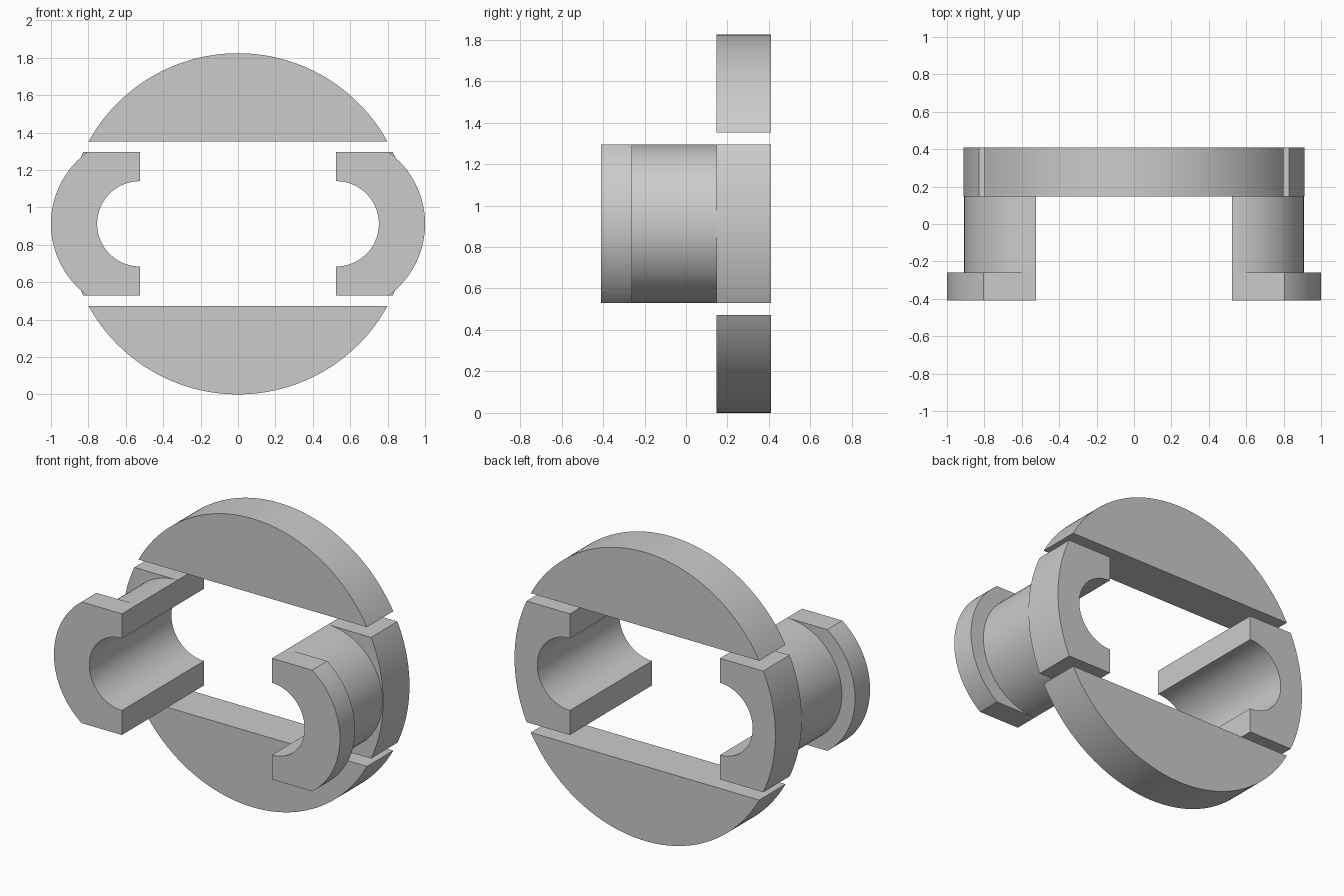
import bpy, bmesh
from math import asin, cos, pi, radians, sin, sqrt

cube = bpy.data.objects.get("Cube")
if cube:
    bpy.data.objects.remove(cube, do_unlink=True)

grey = bpy.data.materials.new("plain grey")
grey.use_nodes = True
grey.diffuse_color = (0.6, 0.6, 0.6, 1)
grey.node_tree.nodes["Principled BSDF"].inputs["Base Color"].default_value = (0.6, 0.6, 0.6, 1)

DISC_R = 0.912          # large disc radius, also its centre height
CUT = 0.44              # half height of the slot between the disc segments
CLIP_X = 0.525          # inner face of each clip, centre of its arcs
HALF = 0.383            # half height of each clip
BORE, LIP_R = 0.228, 0.475
FRONT, LIP_BACK, DISC_FRONT, BACK = -0.41, -0.26, 0.147, 0.41


def arc(cx, r, a0, a1, n=48):
    """Points on an arc in the x-z plane, centred at disc height."""
    angles = [a0 + (a1 - a0) * i / n for i in range(n + 1)]
    return [(cx + r * cos(a), DISC_R + r * sin(a)) for a in angles]


def extrude(name, outline, y0, y1):
    """Solid with the given x-z outline running from y0 to y1."""
    bm = bmesh.new()
    face = bm.faces.new([bm.verts.new((x, y0, z)) for x, z in outline])
    made = bmesh.ops.extrude_face_region(bm, geom=[face])["geom"]
    moved = [v for v in made if isinstance(v, bmesh.types.BMVert)]
    bmesh.ops.translate(bm, verts=moved, vec=(0, y1 - y0, 0))
    bmesh.ops.recalc_face_normals(bm, faces=bm.faces)
    mesh = bpy.data.meshes.new(name)
    bm.to_mesh(mesh)
    bm.free()
    mesh.materials.append(grey)
    obj = bpy.data.objects.new(name, mesh)
    bpy.context.collection.objects.link(obj)
    bpy.ops.object.select_all(action="DESELECT")
    obj.select_set(True)
    bpy.context.view_layer.objects.active = obj
    bpy.ops.object.shade_smooth_by_angle(angle=radians(30))


# Upper and lower disc segments
t = asin(CUT / DISC_R)
extrude("upper_segment", arc(0, DISC_R, t, pi - t, 80), DISC_FRONT, BACK)
extrude("lower_segment", arc(0, DISC_R, pi + t, 2 * pi - t, 80), DISC_FRONT, BACK)


def clip_outline(cx, r, side):
    """C shape: outer arc trimmed to the clip height, straight ends, round bore."""
    a = asin(min(1, HALF / r))
    pts = arc(cx, r, -a, a)
    if r > HALF:
        pts.append((CLIP_X, DISC_R + HALF))
    pts += arc(CLIP_X, BORE, pi / 2, -pi / 2)
    if r > HALF:
        pts.append((CLIP_X, DISC_R - HALF))
    return [(side * x, z) for x, z in pts]


# Side clips: front lip, half-round shank and disc-edge flange
for label, side in (("left", 1), ("right", -1)):
    extrude(label + "_lip", clip_outline(CLIP_X, LIP_R, side), FRONT, LIP_BACK)
    extrude(label + "_shank", clip_outline(CLIP_X, HALF, side), LIP_BACK, DISC_FRONT)
    extrude(label + "_flange", clip_outline(0, DISC_R, side), DISC_FRONT, BACK)
